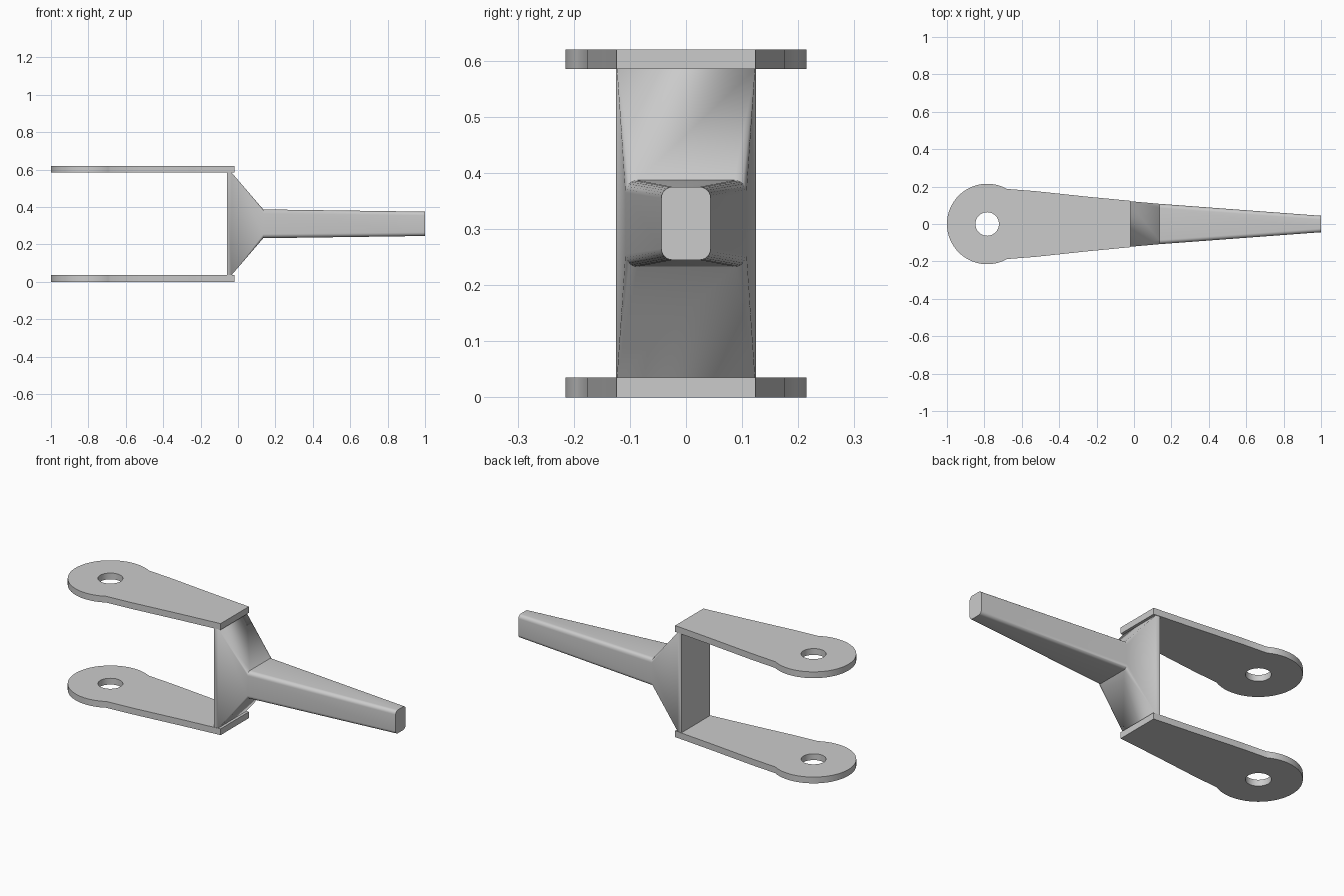
import bpy
import bmesh
from math import acos, cos, sin, pi, radians

cube = bpy.data.objects.get("Cube")
if cube:
    bpy.data.objects.remove(cube, do_unlink=True)

# Single grey finish
grey = bpy.data.materials.new("light_grey")
colour = (0.6, 0.6, 0.6, 1.0)
grey.diffuse_color = colour
grey.use_nodes = True
grey.node_tree.nodes["Principled BSDF"].inputs["Base Color"].default_value = colour

MID_Z = 0.31


def add_object(name, mesh):
    mesh.materials.clear()
    mesh.materials.append(grey)
    obj = bpy.data.objects.new(name, mesh)
    bpy.context.collection.objects.link(obj)
    bpy.ops.object.select_all(action="DESELECT")
    obj.select_set(True)
    bpy.context.view_layer.objects.active = obj
    bpy.ops.object.shade_smooth_by_angle(angle=radians(30))
    return obj


def rounded_section(x, half_y, half_z, radius, steps=6):
    """Rounded rectangle across the x axis."""
    points = []
    for corner, (sy, sz) in enumerate([(1, 1), (-1, 1), (-1, -1), (1, -1)]):
        for i in range(steps + 1):
            a = (corner + i / steps) * pi / 2
            points.append((x, sy * (half_y - radius) + radius * cos(a),
                           MID_Z + sz * (half_z - radius) + radius * sin(a)))
    return points


def loft(name, sections):
    """Skin a row of matching sections and cap both ends."""
    bm = bmesh.new()
    rings = [[bm.verts.new(p) for p in rounded_section(*s)] for s in sections]
    for a, b in zip(rings, rings[1:]):
        for i in range(len(a)):
            j = (i + 1) % len(a)
            bm.faces.new((a[i], a[j], b[j], b[i]))
    bm.faces.new(rings[0])
    bm.faces.new(rings[-1])
    bmesh.ops.remove_doubles(bm, verts=bm.verts, dist=0.0001)
    bmesh.ops.recalc_face_normals(bm, faces=bm.faces)
    mesh = bpy.data.meshes.new(name)
    bm.to_mesh(mesh)
    bm.free()
    return add_object(name, mesh)


# Flared yoke block running into the tapered shank
loft("yoke_and_shank", [
    (-0.06, 0.125, 0.275, 0.0),
    (-0.035, 0.123, 0.275, 0.0),
    (0.135, 0.108, 0.077, 0.022),
    (1.0, 0.044, 0.065, 0.02),
])

# Fork plate outline: round eye, then a tapering arm
EYE_X, EYE_R, HOLE_R = -0.785, 0.215, 0.063
start = acos(0.105 / EYE_R)
arc = [start + (2 * pi - 2 * start) * i / 56 for i in range(57)]
outline = [(EYE_X + EYE_R * cos(a), EYE_R * sin(a)) for a in arc]
arm = [(-0.53, 0.176), (-0.25, 0.146), (-0.02, 0.124)]
outline += [(x, -y) for x, y in arm] + arm[::-1]
hole = [(EYE_X + HOLE_R * cos(2 * pi * i / 40),
         HOLE_R * sin(2 * pi * i / 40)) for i in range(40)]


def fork_plate(name, z):
    curve = bpy.data.curves.new(name + "_profile", "CURVE")
    curve.dimensions = "2D"
    curve.fill_mode = "BOTH"
    curve.extrude = 0.0175
    for loop in (outline, hole):
        spline = curve.splines.new("POLY")
        spline.points.add(len(loop) - 1)
        for point, (x, y) in zip(spline.points, loop):
            point.co = (x, y, 0, 1)
        spline.use_cyclic_u = True
    source = bpy.data.objects.new(name + "_profile", curve)
    bpy.context.collection.objects.link(source)
    graph = bpy.context.evaluated_depsgraph_get()
    mesh = bpy.data.meshes.new_from_object(source.evaluated_get(graph))
    bpy.data.objects.remove(source)
    # Weld the caps to the rim
    bm = bmesh.new()
    bm.from_mesh(mesh)
    bmesh.ops.remove_doubles(bm, verts=bm.verts, dist=0.0001)
    bmesh.ops.recalc_face_normals(bm, faces=bm.faces)
    bm.to_mesh(mesh)
    bm.free()
    mesh.name = name
    add_object(name, mesh).location.z = z


fork_plate("lower_fork_plate", 0.0175)
fork_plate("upper_fork_plate", 0.6025)
